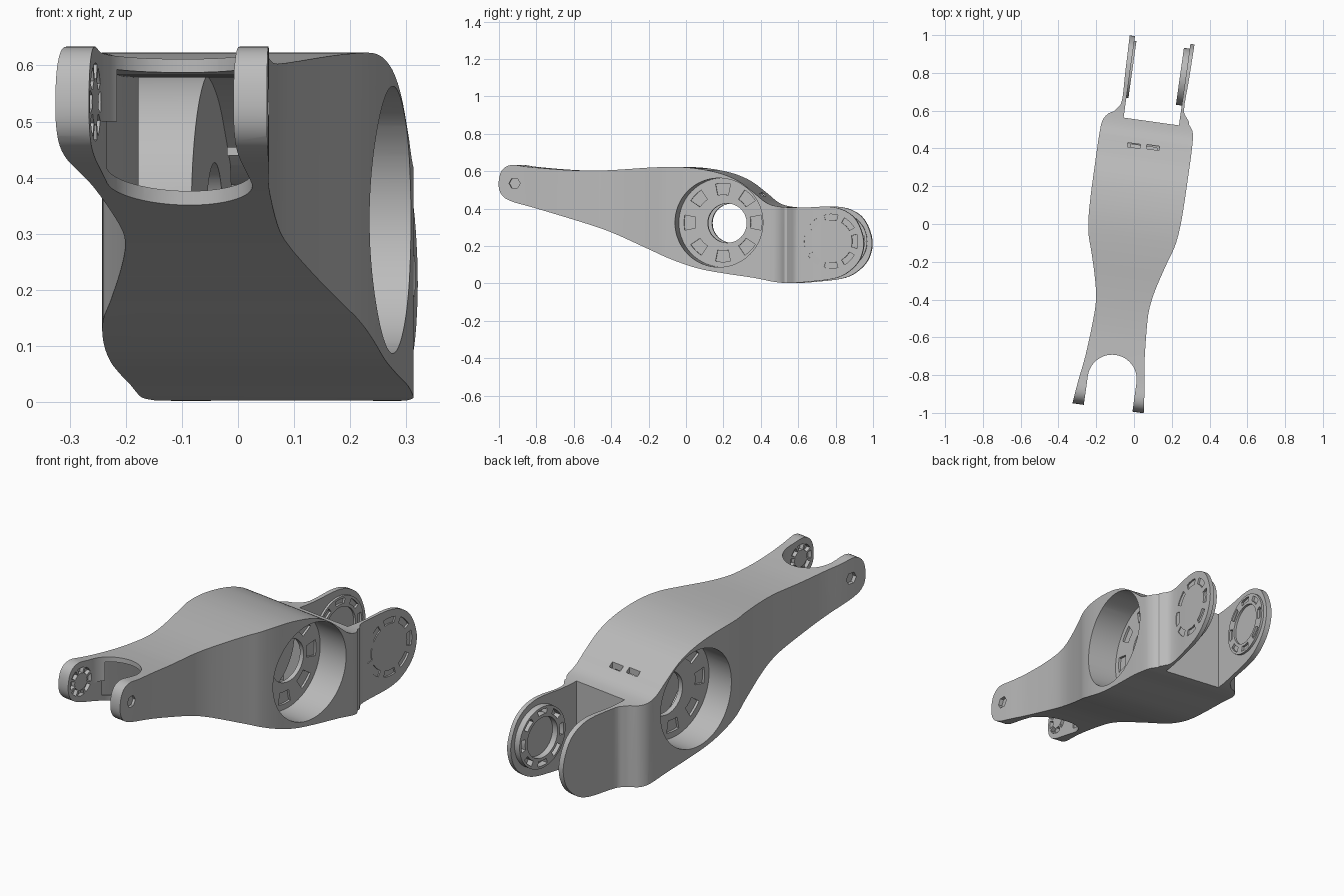
import bpy, bmesh
from math import sin, cos, pi, radians
from mathutils import Matrix, Vector

cube = bpy.data.objects.get("Cube")
if cube:
    bpy.data.objects.remove(cube)

grey = bpy.data.materials.new("plain_grey")
grey.use_nodes = True
grey.diffuse_color = (0.5, 0.5, 0.5, 1)
grey.node_tree.nodes["Principled BSDF"].inputs["Base Color"].default_value = (0.5, 0.5, 0.5, 1)


def make(name, *prisms):
    """Object from prisms (outline, axis, low, high); axis x takes (y, z), axis z takes (x, y)."""
    bm = bmesh.new()
    for pts, axis, lo, hi in prisms:
        def ring(d):
            return [bm.verts.new((d, p[0], p[1]) if axis == "x" else (p[0], p[1], d)) for p in pts]
        a, b = ring(lo), ring(hi)
        bm.faces.new(a)
        bm.faces.new(b[::-1])
        for i in range(len(a)):
            j = (i + 1) % len(a)
            bm.faces.new((a[i], b[i], b[j], a[j]))
    bmesh.ops.recalc_face_normals(bm, faces=bm.faces)
    mesh = bpy.data.meshes.new(name)
    bm.to_mesh(mesh)
    bm.free()
    obj = bpy.data.objects.new(name, mesh)
    bpy.context.collection.objects.link(obj)
    mesh.materials.append(grey)
    return obj


def combine(obj, tool, operation="DIFFERENCE"):
    tool.hide_render = True
    mod = obj.modifiers.new("cut", "BOOLEAN")
    mod.operation, mod.solver, mod.object = operation, "EXACT", tool
    bpy.context.view_layer.update()
    evaluated = obj.evaluated_get(bpy.context.evaluated_depsgraph_get())
    mesh = bpy.data.meshes.new_from_object(evaluated)
    obj.modifiers.clear()
    obj.data = mesh
    bpy.data.objects.remove(tool)


def smooth_path(pts, closed, steps=4):
    """Catmull-Rom curve through the points."""
    pts = [Vector(p) for p in pts]
    n, out = len(pts), []

    def at(i):
        return pts[i % n] if closed else pts[max(0, min(n - 1, i))]
    for i in range(n if closed else n - 1):
        a, b, c, d = (at(i + k) for k in (-1, 0, 1, 2))
        for s in range(steps):
            t = s / steps
            out.append(0.5 * (2*b + (c - a)*t + (2*a - 5*b + 4*c - d)*t*t + (3*b - a - 3*c + d)*t**3))
    return out if closed else out + [pts[-1]]


def disc(centre, r, n=48):
    return [(centre[0] + r*cos(2*pi*i/n), centre[1] + r*sin(2*pi*i/n)) for i in range(n)]


def sectors(centre, r0, r1, count, degrees, lo, hi, steps=4):
    """Ring of separate arc-shaped blocks along x."""
    out = []
    for k in range(count):
        angles = [2*pi*k/count + radians(degrees)*(i/steps - 0.5) for i in range(steps + 1)]
        arc = [(r1, a) for a in angles] + [(r0, a) for a in reversed(angles)]
        out.append(([(centre[0] + r*cos(a), centre[1] + r*sin(a)) for r, a in arc], "x", lo, hi))
    return out


def box(x, y, w, d):
    return [(x - w, y - d), (x + w, y - d), (x + w, y + d), (x - w, y + d)]


def mouth(y, r=.13, steps=24):
    """Slot open to the front with a round inner end."""
    arc = [(-r*cos(pi*i/steps), y + r*sin(pi*i/steps)) for i in range(steps + 1)]
    return [(-r, -1.2)] + arc + [(r, -1.2)]


# Side outline, over the top from front to back and returning underneath
side = smooth_path([
    (-.985, .53), (-.97, .6), (-.92, .633), (-.82, .622), (-.6, .605), (-.4, .605), (-.15, .62),
    (0, .622), (.12, .61), (.23, .585), (.32, .545), (.4, .485), (.47, .43), (.54, .41), (.65, .405),
    (.8, .41), (.89, .385), (.95, .33), (.985, .23), (.97, .14), (.92, .075), (.84, .03), (.7, .01),
    (.55, .003), (.4, .03), (.25, .052), (.1, .08), (-.05, .13), (-.2, .195), (-.4, .28), (-.6, .345),
    (-.8, .405), (-.92, .44), (-.97, .475)], True)

# Half width along the length
width = smooth_path([
    (.197, -1.05), (.178, -.87), (.157, -.72), (.142, -.5), (.147, -.4), (.168, -.3), (.205, -.17),
    (.23, -.09), (.243, 0), (.248, .12), (.249, .3), (.248, .45), (.238, .53), (.19, .59), (.166, .64),
    (.17, .8), (.174, 1.05)], False)


def inset(path, t):
    out = []
    for i, p in enumerate(path):
        d = (path[(i + 1) % len(path)] - path[i - 1]).normalized()
        out.append((p.x + d.y*t, p.y - d.x*t))
    return out


def plan(t=0, lo=-2, hi=2):
    rows = [(w - t, y, .012 if y > .57 else 0) for w, y in width if lo < y < hi]
    return [(s + w, y) for w, y, s in rows] + [(s - w, y) for w, y, s in reversed(rows)]


hub_right = (.195, .33)
hub_left = (.212, .325)
front_pivot = (-.9, .535)
back_pivot = (.808, .225)

# Outer form: side outline crossed with plan outline
body = make("link_body", (side, "x", -.4, .4))
combine(body, make("plan_form", (plan(), "z", -.2, .9)), "INTERSECT")

# Hollow inside, leaving a cup round each side recess
hollow = make("hollow", (inset(side, .024), "x", -.4, .4))
combine(hollow, make("plan_hollow", (plan(.024, -.78, .54), "z", -.2, .9)), "INTERSECT")
combine(hollow, make("cups", (disc(hub_left, .26), "x", .065, .5), (disc(hub_right, .26), "x", -.5, -.075)))
combine(body, hollow)

# Front fork mouth, reaching further back underneath, and back fork gap
combine(body, make("front_mouth", (mouth(-.83), "z", -.3, 1)))
combine(body, make("lower_mouth", (mouth(-.75), "z", -.3, .5)))
combine(body, make("back_gap", (box(.015, 1, .148, .45), "z", -.3, 1)))

# Side recesses, hub hole and floor pockets
combine(body, make("recesses", (disc(hub_left, .238, 64), "x", .088, .5),
                   (disc(hub_right, .24, 64), "x", -.5, -.1)))
combine(body, make("hub_hole", (disc((.235, .322), .105), "x", -.3, .3)))
combine(body, make("floor_pockets",
                   *sectors(hub_left, .15, .21, 8, 22, .077, .12),
                   *sectors(hub_right, .15, .21, 8, 22, -.13, -.088)))

# Fork details: pivot sockets, outer dimples and arc slots
for s in (-1, 1):
    lo, hi = sorted((s*.1, s*.15))
    combine(body, make("front_sockets", *sectors(front_pivot, .042, .07, 8, 34, lo, hi, 2)))
    lo, hi = sorted((s*.165, s*.3))
    combine(body, make("front_dimple", (disc(front_pivot, .03, 6), "x", lo, hi)))
combine(body, make("arc_slots", *sectors(back_pivot, .115, .145, 8, 30, .174, .3)))

# Small vents in the sloping top
combine(body, make("vents", (box(-.058, .411, .034, .011), "z", .44, .8),
                   (box(.043, .415, .034, .011), "z", .44, .8)))

# Segmented bearing rings inside the back fork
parts = [body]
for name, face, tip in (("back_ring_left", .168, .132), ("back_ring_right", -.14, -.122)):
    lo, hi = sorted((face, tip))
    ring = make(name, (disc(back_pivot, .152), "x", lo, hi))
    combine(ring, make("bore", (disc(back_pivot, .1), "x", -.3, .3)))
    combine(ring, make("notches", *sectors(back_pivot, .115, .14, 8, 26, -.3, .3)))
    parts.append(ring)

# Turn the link slightly and finish the shading
for obj in parts:
    obj.data.transform(Matrix.Rotation(radians(-8), 4, "Z"))
    bpy.ops.object.select_all(action="DESELECT")
    obj.select_set(True)
    bpy.context.view_layer.objects.active = obj
    bpy.ops.object.shade_smooth_by_angle(angle=radians(30))
